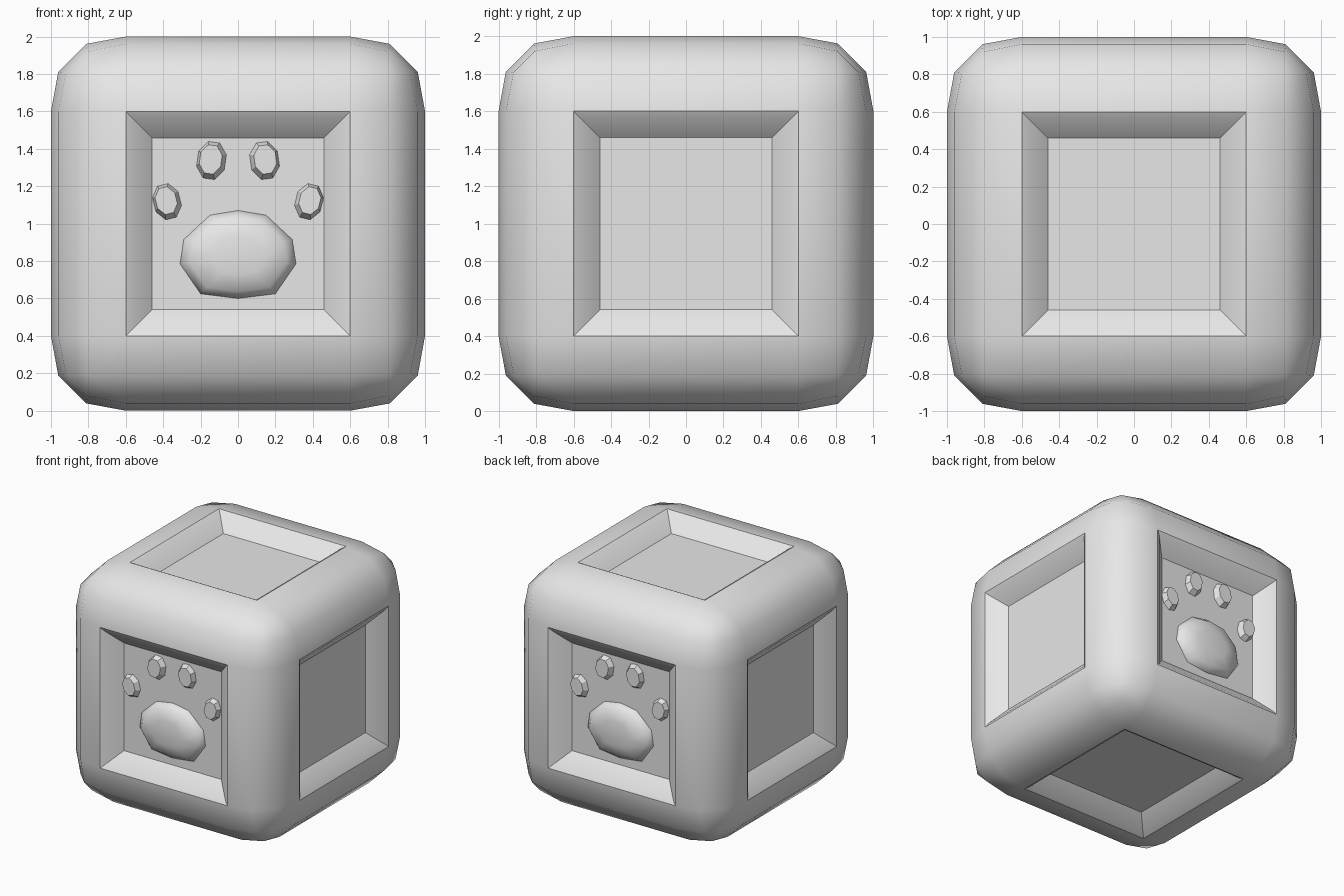
import bpy, bmesh, math
from mathutils import Matrix, Vector

cube = bpy.data.objects.get("Cube")
if cube:
    bpy.data.objects.remove(cube, do_unlink=True)

grey = bpy.data.materials.new("light_grey")
grey.use_nodes = True
grey.diffuse_color = (0.8, 0.8, 0.8, 1)
grey.node_tree.nodes["Principled BSDF"].inputs["Base Color"].default_value = (0.8, 0.8, 0.8, 1)


def finish(bm, name, angle):
    """Turn a bmesh into a shaded object."""
    bmesh.ops.recalc_face_normals(bm, faces=bm.faces)
    mesh = bpy.data.meshes.new(name)
    bm.to_mesh(mesh)
    bm.free()
    mesh.materials.append(grey)
    obj = bpy.data.objects.new(name, mesh)
    bpy.context.collection.objects.link(obj)
    bpy.ops.object.select_all(action='DESELECT')
    obj.select_set(True)
    bpy.context.view_layer.objects.active = obj
    bpy.ops.object.shade_smooth_by_angle(angle=math.radians(angle))
    return obj


def loft(bm, rings):
    """Skin a list of equal point rings and cap both ends."""
    loops = [[bm.verts.new(p) for p in ring] for ring in rings]
    n = len(loops[0])
    for a, b in zip(loops, loops[1:]):
        for i in range(n):
            j = (i + 1) % n
            bm.faces.new((a[i], a[j], b[j], b[i]))
    bm.faces.new(loops[0])
    bm.faces.new(loops[-1])


# Rounded cube body with a sunken panel on every side
bm = bmesh.new()
bmesh.ops.create_cube(bm, size=2, matrix=Matrix.Translation((0, 0, 1)))
bmesh.ops.bevel(bm, geom=bm.edges[:], offset=0.4, segments=3, profile=0.56,
                affect='EDGES', clamp_overlap=False)
panels = [f for f in bm.faces if f.calc_area() > 1]
for inset, drop in ((0.04, 0.015), (0.16, 0.105)):
    bmesh.ops.inset_individual(bm, faces=panels, thickness=inset, depth=0)
    for f in panels:
        shift = f.normal * -drop
        for v in f.verts:
            v.co += shift
finish(bm, "rounded_cube_body", 34)

# Half outline of the main pad, from top to bottom, relative to its centre
PAD_HALF = [(0, 0.235), (0.15, 0.21), (0.29, 0.08), (0.31, -0.05), (0.2, -0.21), (0, -0.235)]
PAD_OUTLINE = PAD_HALF + [(-x, z) for x, z in PAD_HALF[-2:0:-1]]
PAD_RINGS = [(1.0, -0.82), (1.0, -0.88), (0.84, -0.93), (0.45, -0.955)]

# Toes on one half: centre x, centre z, half width, half height, lean in degrees
TOES = [("inner", 0.14, 1.335, 0.085, 0.112, -8), ("outer", 0.378, 1.115, 0.08, 0.105, 14)]


def toe_ring(x, z, w, h, lean, scale, y):
    """Eight-sided oval, tilted about the y axis."""
    turn = Matrix.Rotation(math.radians(lean), 3, 'Y')
    ring = []
    for i in range(8):
        a = math.tau * (i + 0.5) / 8
        ring.append(turn @ Vector((w * scale * math.cos(a) * 1.05, 0, h * scale * math.sin(a) * 1.05))
                    + Vector((x, y, z)))
    return ring


# A paw relief sits in the front and the back panel
for side, turn in (("front", 0), ("back", math.pi)):
    spin = Matrix.Rotation(turn, 4, 'Z')
    bm = bmesh.new()
    loft(bm, [[(x * s, y, 0.835 + z * s) for x, z in PAD_OUTLINE] for s, y in PAD_RINGS])
    bm.transform(spin)
    finish(bm, side + "_main_pad", 50)
    for kind, x, z, w, h, lean in TOES:
        for hand, sign in (("left", 1), ("right", -1)):
            bm = bmesh.new()
            loft(bm, [toe_ring(sign * (x + out), z + up, w, h, sign * lean, s, y)
                      for s, y, out, up in ((0.95, -0.82, 0, 0), (1, -0.86, 0, 0),
                                            (0.7, -0.925, 0.006, 0.008))])
            bm.transform(spin)
            finish(bm, f"{side}_{hand}_{kind}_toe", 20)
